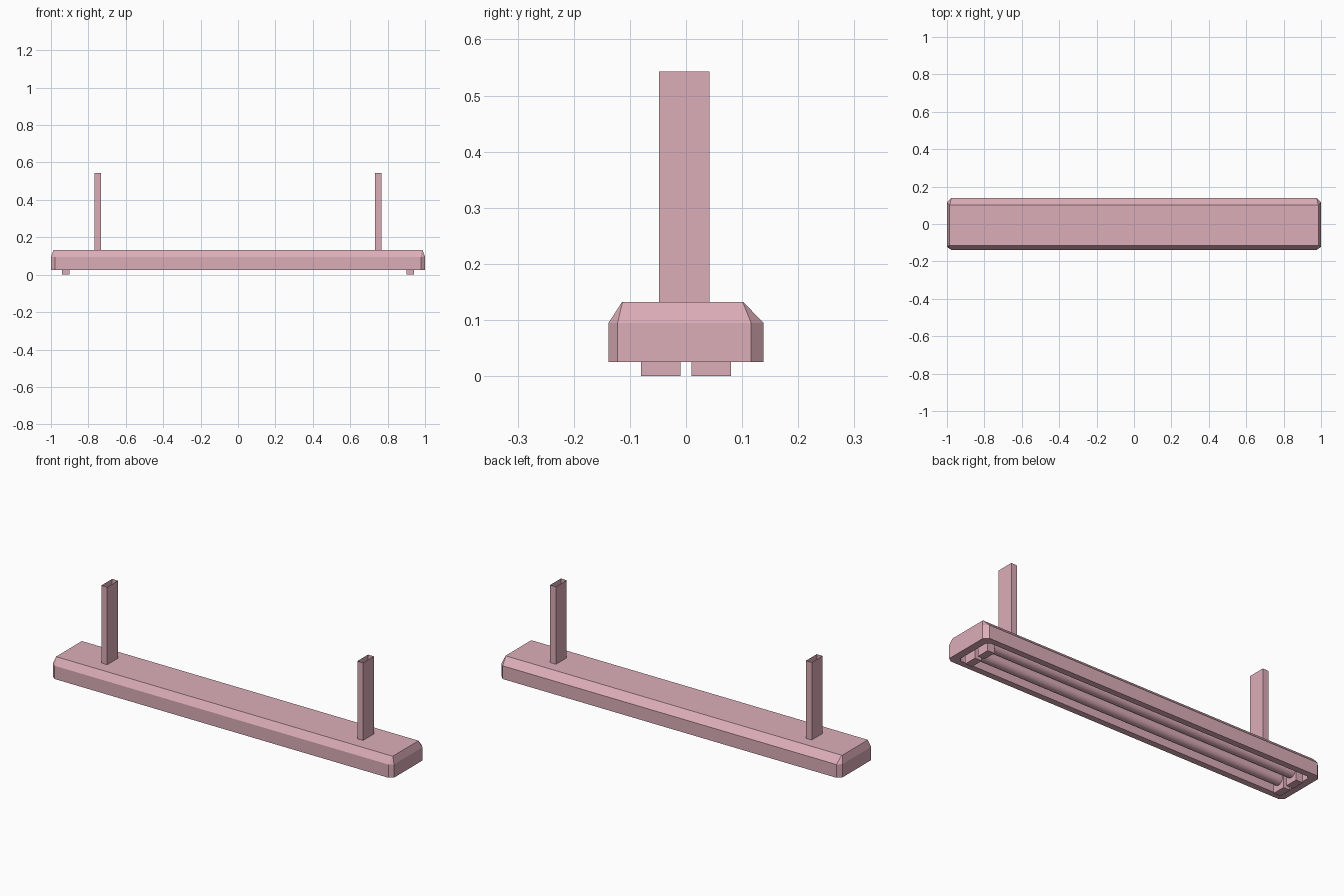
import bpy, bmesh, math
from mathutils import Matrix

if "Cube" in bpy.data.objects:
    bpy.data.objects.remove(bpy.data.objects["Cube"])

pink = bpy.data.materials.new("pink_paint")
pink.diffuse_color = (0.72, 0.42, 0.48, 1)
pink.use_nodes = True
pink.node_tree.nodes["Principled BSDF"].inputs["Base Color"].default_value = pink.diffuse_color


def finish(name, bm, fix_normals=True):
    if fix_normals:
        bmesh.ops.recalc_face_normals(bm, faces=bm.faces)
    mesh = bpy.data.meshes.new(name)
    bm.to_mesh(mesh)
    bm.free()
    mesh.materials.append(pink)
    obj = bpy.data.objects.new(name, mesh)
    bpy.context.collection.objects.link(obj)
    return obj


def box(name, x0, x1, y0, y1, z0, z1, open_ends=False):
    bm = bmesh.new()
    bmesh.ops.create_cube(bm, size=1)
    for v in bm.verts:
        v.co = ((x0, x1)[v.co.x > 0], (y0, y1)[v.co.y > 0], (z0, z1)[v.co.z > 0])
    if open_ends:
        ends = [f for f in bm.faces if abs(f.normal.z) > 0.9]
        bmesh.ops.delete(bm, geom=ends, context='FACES_ONLY')
    return finish(name, bm)


def outline(hx, y0, y1, cx, cy0, cy1):
    # eight-point rectangle with cut corners
    return [(-cx, y0), (cx, y0), (hx, cy0), (hx, cy1),
            (cx, y1), (-cx, y1), (-hx, cy1), (-hx, cy0)]


# Housing: chamfered shell, bottom rim and recess
outer = outline(1.0, -0.138, 0.138, 0.978, -0.122, 0.116)
top = outline(0.987, -0.114, 0.102, 0.984, -0.113, 0.101)
inner = outline(0.96, -0.105, 0.105, 0.945, -0.092, 0.092)
levels = [(top, 0.132), (outer, 0.095), (outer, 0.025), (inner, 0.025), (inner, 0.1)]
bm = bmesh.new()
rings = [[bm.verts.new((x, y, z)) for x, y in pts] for pts, z in levels]
for a, b in zip(rings, rings[1:]):
    for i in range(8):
        j = (i + 1) % 8
        bm.faces.new((a[i], a[j], b[j], b[i]))
bm.faces.new(rings[0])
bm.faces.new(rings[-1])
finish("housing", bm)

# Hanging brackets: thin-walled, open at the top
for side, x in (("left", -0.75), ("right", 0.75)):
    box(f"bracket_{side}", x - 0.017, x + 0.017, -0.048, 0.042, 0.132, 0.543, True)

# Light tubes with a socket at each end
for row, y in (("front", -0.045), ("back", 0.045)):
    bm = bmesh.new()
    turn = Matrix.Translation((0, y, 0.055)) @ Matrix.Rotation(math.pi / 2, 4, 'Y')
    bmesh.ops.create_cone(bm, cap_ends=True, segments=20, radius1=0.028,
                          radius2=0.028, depth=1.82, matrix=turn)
    tube = finish(f"light_tube_{row}", bm)
    bpy.ops.object.select_all(action='DESELECT')
    tube.select_set(True)
    bpy.context.view_layer.objects.active = tube
    bpy.ops.object.shade_smooth_by_angle(angle=math.radians(40))
    for side, x in (("left", -0.92), ("right", 0.92)):
        box(f"socket_{row}_{side}", x - 0.02, x + 0.02, y - 0.035, y + 0.035, 0, 0.1)
